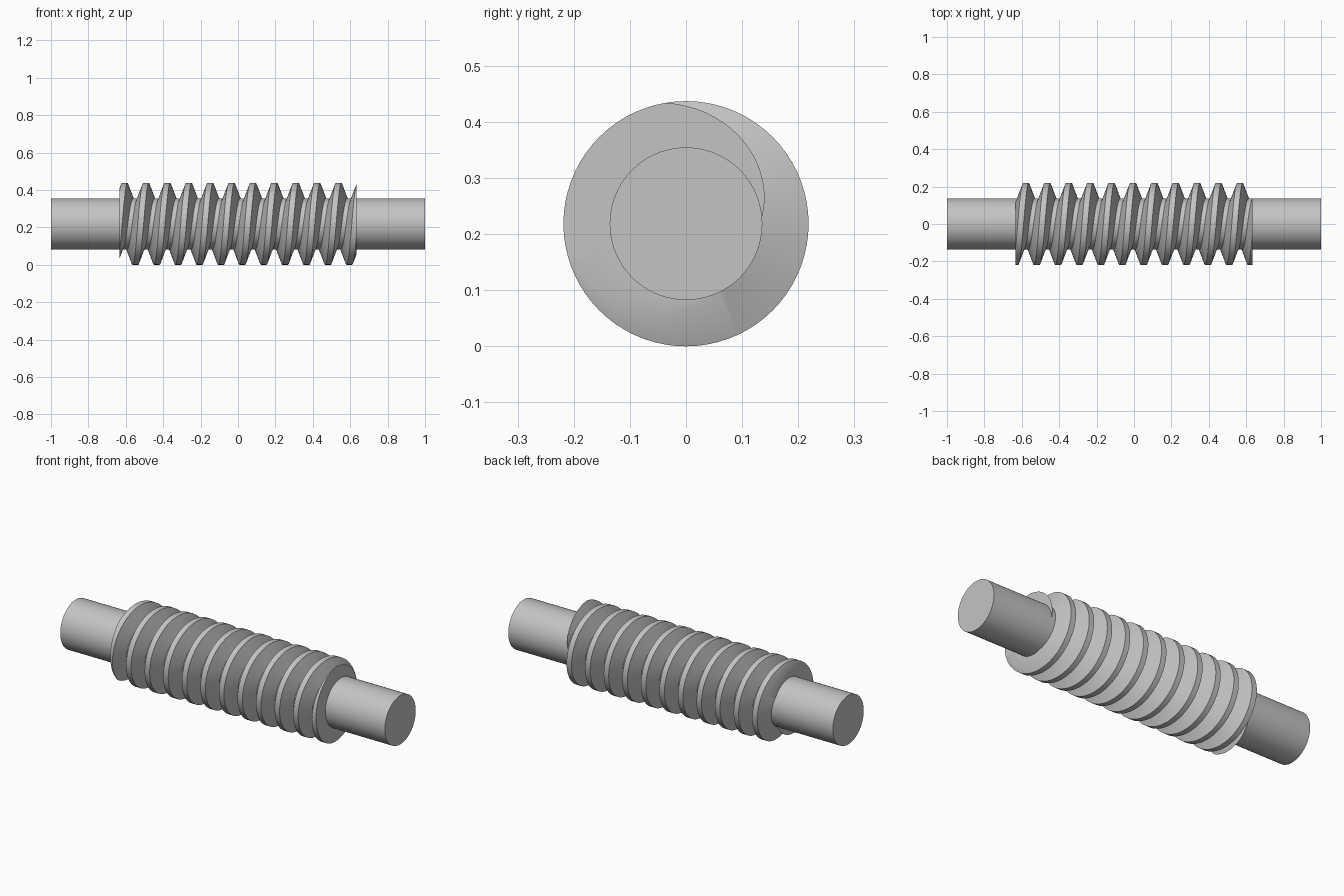
import bpy, bmesh, math
from mathutils import Matrix

if "Cube" in bpy.data.objects:
    bpy.data.objects.remove(bpy.data.objects["Cube"])

OUTER, ROOT, AXIS_Z = 0.2185, 0.136, 0.2185   # thread tip radius, shaft radius, axis height
PITCH, HALF_THREAD = 0.1144, 0.634
CREST = 0.0307                                # flat width on the thread tip
FLANK = math.tan(math.radians(20))            # 20 degree flanks
STEPS = 72                                    # segments per turn

steel = bpy.data.materials.new("steel_grey")
steel.diffuse_color = (0.55, 0.55, 0.55, 1)
steel.use_nodes = True
steel.node_tree.nodes["Principled BSDF"].inputs["Base Color"].default_value = steel.diffuse_color


def finish(bm, name):
    """Turn a bmesh into a smooth-shaded steel object."""
    bmesh.ops.recalc_face_normals(bm, faces=bm.faces[:])
    mesh = bpy.data.meshes.new(name)
    bm.to_mesh(mesh)
    bm.free()
    mesh.materials.append(steel)
    obj = bpy.data.objects.new(name, mesh)
    bpy.context.collection.objects.link(obj)
    obj.location.z = AXIS_Z
    bpy.ops.object.select_all(action='DESELECT')
    obj.select_set(True)
    bpy.context.view_layer.objects.active = obj
    bpy.ops.object.shade_smooth_by_angle(angle=math.radians(30))
    return obj


# Shaft: one plain cylinder along x
bm = bmesh.new()
bmesh.ops.create_cone(bm, cap_ends=True, segments=96, radius1=ROOT, radius2=ROOT,
                      depth=2, matrix=Matrix.Rotation(math.pi / 2, 4, 'Y'))
finish(bm, "shaft")

# Thread: trapezoid section swept along a helix, its foot sunk into the shaft
bm = bmesh.new()
foot = ROOT - 0.005
half_tip = CREST / 2
half_foot = half_tip + (OUTER - foot) * FLANK
section = [(-half_foot, foot), (-half_tip, OUTER), (half_tip, OUTER), (half_foot, foot)]
rings = []
for k in range(-7 * STEPS, 7 * STEPS + 1):
    a = math.pi / 2 - 2 * math.pi * k / STEPS
    centre = -0.034 + PITCH * k / STEPS       # a crest passes the top at x = -0.034
    rings.append([bm.verts.new((centre + dx, r * math.cos(a), r * math.sin(a)))
                  for dx, r in section])
for p, q in zip(rings, rings[1:]):
    for i in range(4):
        j = (i + 1) % 4
        bm.faces.new((p[i], p[j], q[j], q[i]))

# Square off both thread ends and close the cuts
for side in (-1, 1):
    cut = bmesh.ops.bisect_plane(bm, geom=bm.verts[:] + bm.edges[:] + bm.faces[:],
                                 plane_co=(side * HALF_THREAD, 0, 0),
                                 plane_no=(side, 0, 0), clear_outer=True)
    rim = [e for e in cut['geom_cut'] if isinstance(e, bmesh.types.BMEdge)]
    bmesh.ops.triangle_fill(bm, edges=rim, use_beauty=True, normal=(side, 0, 0))
finish(bm, "worm_thread")
